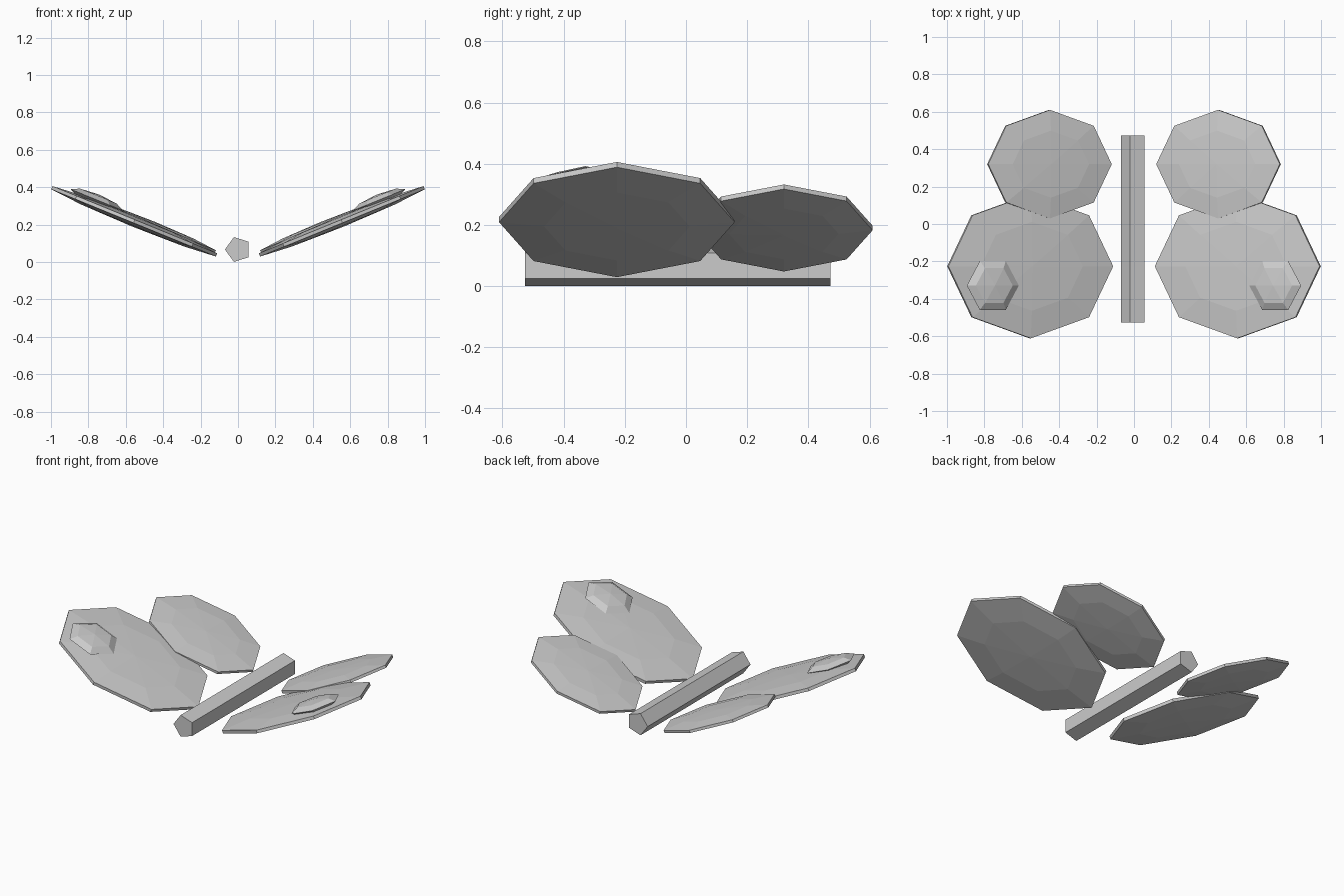
import bpy
import bmesh
from math import sin, cos, pi, radians
from mathutils import Matrix, Vector

if "Cube" in bpy.data.objects:
    bpy.data.objects.remove(bpy.data.objects["Cube"])

TILT = radians(22.2)

# One plain grey covers everything
grey = bpy.data.materials.new("light_grey")
grey.use_nodes = True
colour = (0.6, 0.6, 0.6, 1)
grey.diffuse_color = colour
grey.node_tree.nodes["Principled BSDF"].inputs["Base Color"].default_value = colour


def finish(name, bm, mirrored=False):
    bmesh.ops.recalc_face_normals(bm, faces=bm.faces)
    mesh = bpy.data.meshes.new(name)
    bm.to_mesh(mesh)
    bm.free()
    mesh.materials.append(grey)
    obj = bpy.data.objects.new(name, mesh)
    bpy.context.collection.objects.link(obj)
    if mirrored:
        mod = obj.modifiers.new("mirror", "MIRROR")
        mod.use_axis[0] = True
        mod.use_mirror_merge = False
    return obj


def flat_dome(name, sides, bands, size, centre):
    """Flattened low-poly sphere, tilted up and outward, mirrored across x."""
    bm = bmesh.new()
    place = Matrix.Translation(centre) @ Matrix.Rotation(-TILT, 4, "Y") @ Matrix.Diagonal((*size, 1))
    poles = [bm.verts.new(place @ Vector((0, 0, s))) for s in (1, -1)]
    rings = []
    for b in range(1, bands):
        p = pi * b / bands
        rings.append([bm.verts.new(place @ Vector((sin(p) * cos(a), sin(p) * sin(a), cos(p))))
                      for a in (2 * pi * i / sides for i in range(sides))])
    for i in range(sides):
        j = (i + 1) % sides
        bm.faces.new((poles[0], rings[0][i], rings[0][j]))
        bm.faces.new((poles[1], rings[-1][j], rings[-1][i]))
        for upper, lower in zip(rings, rings[1:]):
            bm.faces.new((upper[i], lower[i], lower[j], upper[j]))
    return finish(name, bm, True)


# Wings and the raised spots near the front wing tips
flat_dome("front_wings", 8, 5, (0.5, 0.405, 0.03), (0.555, -0.226, 0.2175))
flat_dome("rear_wings", 8, 5, (0.375, 0.305, 0.026), (0.452, 0.32, 0.19))
flat_dome("wing_spots", 6, 4, (0.15, 0.151, 0.031), (0.755, -0.329, 0.332))

# Five-sided straight body with one corner pointing sideways
bm = bmesh.new()
radius, length = 0.07, 1.0
end = bm.faces.new([bm.verts.new((radius * cos(a), -0.527, 0.0667 + radius * sin(a)))
                    for a in (pi + 2 * pi * i / 5 for i in range(5))])
extruded = bmesh.ops.extrude_face_region(bm, geom=[end], use_keep_orig=True)
bmesh.ops.translate(bm, vec=(0, length, 0),
                    verts=[v for v in extruded["geom"] if isinstance(v, bmesh.types.BMVert)])
finish("body", bm)
